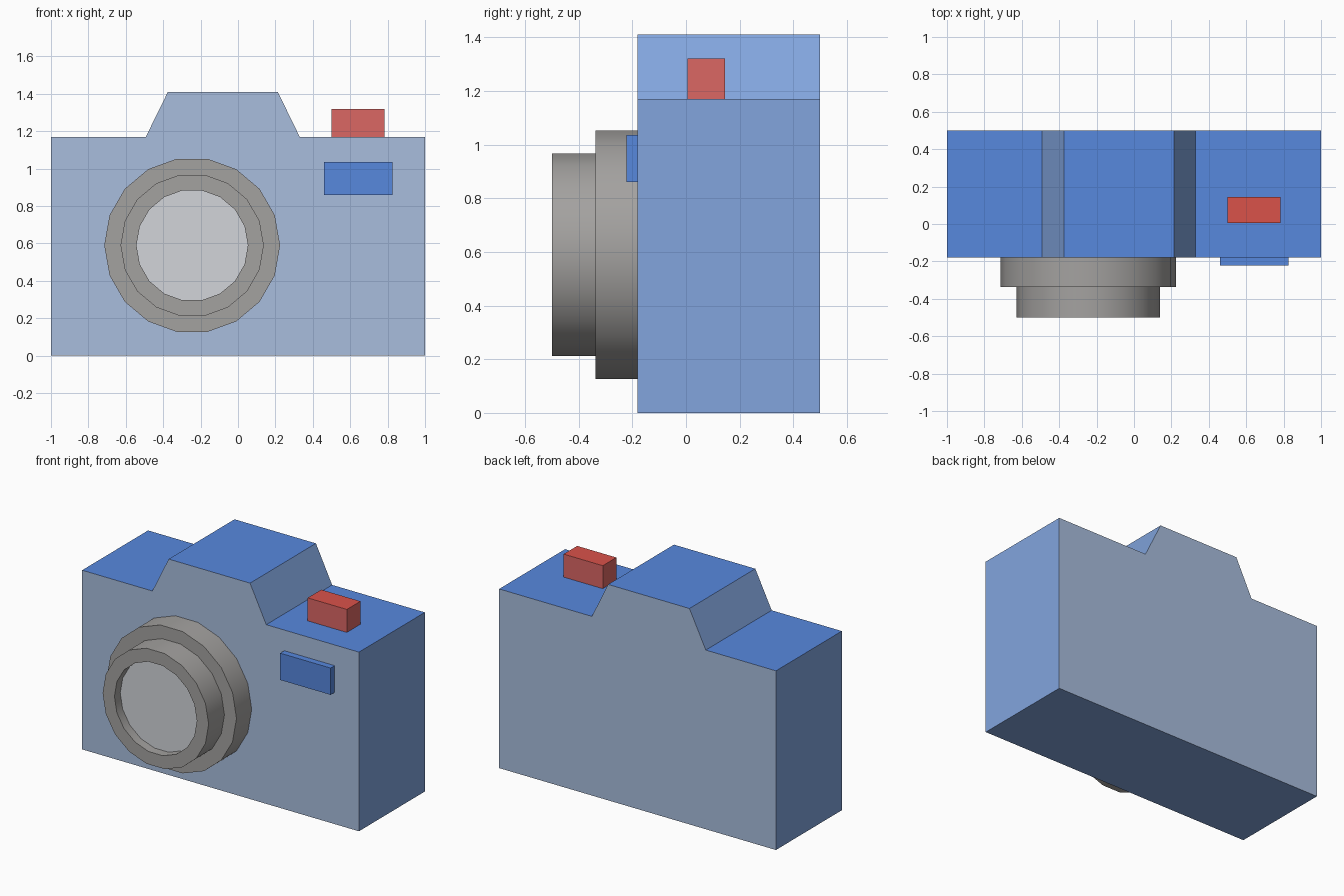
import bpy, bmesh, math

if "Cube" in bpy.data.objects:
    bpy.data.objects.remove(bpy.data.objects["Cube"])


def material(name, r, g, b):
    lin = [(c / 255 / 12.92) if c < 11 else ((c / 255 + 0.055) / 1.055) ** 2.4 for c in (r, g, b)]
    m = bpy.data.materials.new(name)
    m.diffuse_color = (*lin, 1)
    m.use_nodes = True
    m.node_tree.nodes["Principled BSDF"].inputs["Base Color"].default_value = m.diffuse_color
    return m


BLUE = material("bright blue", 87, 136, 222)
PALE = material("pale grey blue", 169, 190, 222)
SIDE = material("mid blue", 130, 165, 222)
RED = material("red", 218, 82, 74)
RED_SIDE = material("soft red", 219, 103, 100)
GREY = material("lens grey", 164, 162, 160)
GLASS = material("glass grey", 210, 213, 218)


def finish(name, bm, mats, rule=None):
    """Turn a bmesh into an object, choosing each face's material by rule."""
    bmesh.ops.recalc_face_normals(bm, faces=bm.faces[:])
    bm.normal_update()
    if rule:
        for f in bm.faces:
            f.material_index = rule(f)
    me = bpy.data.meshes.new(name)
    bm.to_mesh(me)
    bm.free()
    for m in mats:
        me.materials.append(m)
    ob = bpy.data.objects.new(name, me)
    bpy.context.collection.objects.link(ob)
    return ob


def prism(name, profile, y0, y1, mats, rule=None):
    """Extrude an x-z profile along y."""
    bm = bmesh.new()
    face = bm.faces.new([bm.verts.new((x, y0, z)) for x, z in profile])
    ext = bmesh.ops.extrude_face_region(bm, geom=[face], use_keep_orig=True)
    verts = [v for v in ext["geom"] if isinstance(v, bmesh.types.BMVert)]
    bmesh.ops.translate(bm, verts=verts, vec=(0, y1 - y0, 0))
    return finish(name, bm, mats, rule)


def rect(x0, x1, z0, z1):
    return [(x0, z0), (x1, z0), (x1, z1), (x0, z1)]


# Body with raised viewfinder hump: top, front/back and sides differ in colour
body_profile = [(-1, 0), (1, 0), (1, 1.17), (0.33, 1.17), (0.213, 1.41),
                (-0.375, 1.41), (-0.493, 1.17), (-1, 1.17)]
prism("camera_body", body_profile, -0.18, 0.5, [BLUE, PALE, SIDE],
      lambda f: 0 if f.normal.z > 0.9 else 1 if abs(f.normal.y) > 0.9 else 2)

# Shutter button and flash window
prism("shutter_button", rect(0.5, 0.783, 1.17, 1.32), 0.005, 0.145, [RED, RED_SIDE],
      lambda f: 0 if f.normal.z > 0.9 else 1)
prism("flash_window", rect(0.46, 0.825, 0.86, 1.035), -0.222, -0.18, [BLUE])

# Stepped lens barrel with recessed glass, lathed with 18 sides around y
SIDES, CX, CZ = 18, -0.245, 0.59
steps = [(0.47, -0.17), (0.47, -0.337), (0.383, -0.337), (0.383, -0.5),
         (0.298, -0.5), (0.298, -0.44)]
bm = bmesh.new()
rings = [[bm.verts.new((CX + r * math.cos(math.tau * i / SIDES), y,
                        CZ + r * math.sin(math.tau * i / SIDES)))
          for i in range(SIDES)] for r, y in steps]
for a, b in zip(rings, rings[1:]):
    for i in range(SIDES):
        j = (i + 1) % SIDES
        bm.faces.new((a[i], a[j], b[j], b[i]))
bm.faces.new(rings[0])
bm.faces.new(rings[-1])
lens = finish("lens", bm, [GREY, GLASS],
              lambda f: 1 if len(f.verts) > 4 and f.calc_center_median().y < -0.3 else 0)
bpy.context.view_layer.objects.active = lens
lens.select_set(True)
bpy.ops.object.shade_smooth_by_angle(angle=math.radians(35))
